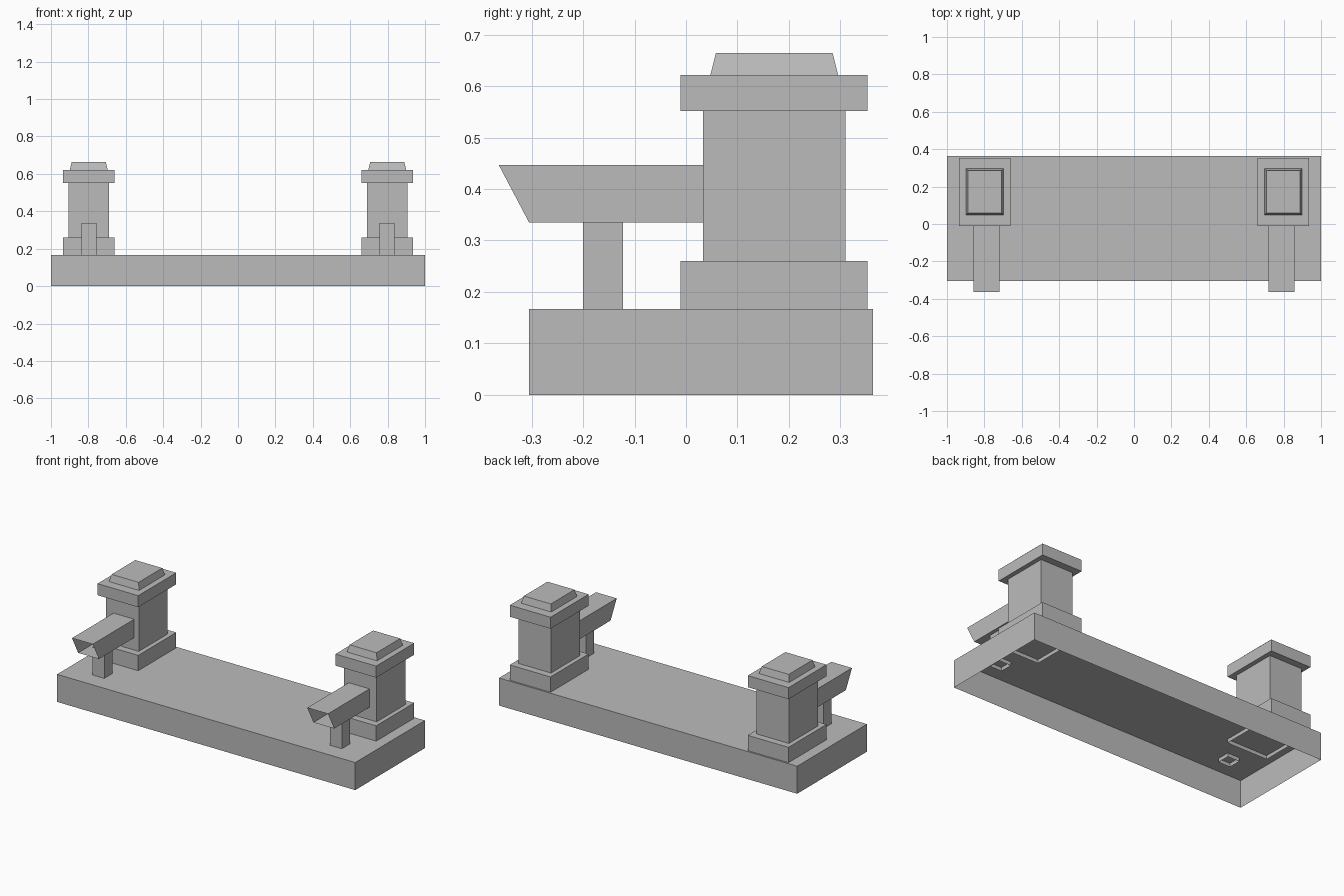
import bpy
import bmesh
from mathutils import Vector

old = bpy.data.objects.get("Cube")
if old:
    bpy.data.objects.remove(old, do_unlink=True)

# One plain stone colour
stone = bpy.data.materials.new("stone_grey")
stone.use_nodes = True
stone.diffuse_color = (0.5, 0.5, 0.5, 1)
stone.node_tree.nodes["Principled BSDF"].inputs["Base Color"].default_value = (0.5, 0.5, 0.5, 1)


def block(name, x, y, z, inset=0.0, shear=0.0, open_sides=()):
    """Box over three ranges; inset narrows the top, shear pulls the bottom
    front edge back, open_sides lists outward directions left without a face."""
    bm = bmesh.new()
    bmesh.ops.create_cube(bm, size=1)
    open_faces = [f for f in bm.faces
                  if any(f.normal.dot(Vector(d)) > 0.9 for d in open_sides)]
    bmesh.ops.delete(bm, geom=open_faces, context='FACES_ONLY')
    for v in bm.verts:
        sx, sy, sz = (1 if c > 0 else -1 for c in v.co)
        narrow = inset if sz > 0 else 0.0
        v.co = ((x[0] + x[1]) / 2 + sx * ((x[1] - x[0]) / 2 - narrow),
                (y[0] + y[1]) / 2 + sy * ((y[1] - y[0]) / 2 - narrow),
                z[1] if sz > 0 else z[0])
        if sz < 0 and sy < 0:
            v.co.y += shear
    mesh = bpy.data.meshes.new(name)
    bm.to_mesh(mesh)
    bm.free()
    mesh.materials.append(stone)
    obj = bpy.data.objects.new(name, mesh)
    bpy.context.collection.objects.link(obj)
    return obj


def span(centre, width):
    return (centre - width / 2, centre + width / 2)


DOWN, FRONT, BACK = (0, 0, -1), (0, -1, 0), (0, 1, 0)

# Hollow deck, open underneath
block("deck", (-1, 1), (-0.305, 0.363), (0, 0.167), open_sides=[DOWN])

# A pillar with a spout and its support at each end
for side, s in (("left", 1), ("right", -1)):
    cx = s * 0.798
    wide = (-0.011, 0.353)
    block(side + "_plinth", span(cx, 0.273), wide, (0.145, 0.26), open_sides=[DOWN])
    block(side + "_pillar", span(cx, 0.219), (0.033, 0.31), (0.25, 0.56), open_sides=[DOWN])
    block(side + "_cap", span(cx, 0.273), wide, (0.552, 0.622))
    block(side + "_cap_top", span(cx, 0.203), (0.047, 0.296), (0.62, 0.664),
          inset=0.011, open_sides=[DOWN])
    # Open-ended spout with a slanted mouth
    block(side + "_spout", span(s * 0.789, 0.139), (-0.364, 0.036), (0.335, 0.447),
          shear=0.059, open_sides=[FRONT, BACK])
    block(side + "_spout_post", span(s * 0.797, 0.08), (-0.2, -0.122), (0.145, 0.338),
          open_sides=[DOWN])
